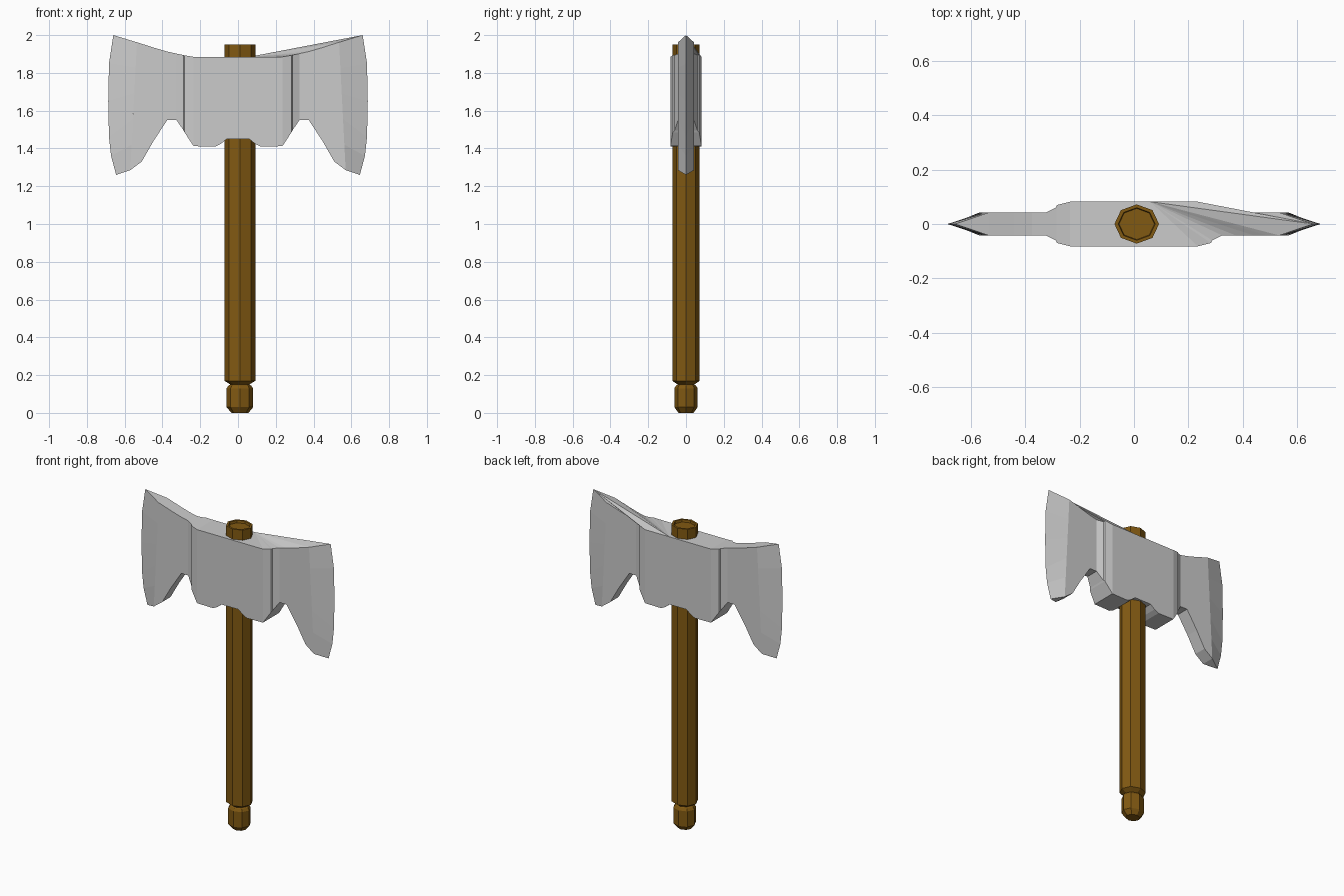
import bpy, bmesh
from math import cos, sin, pi

if "Cube" in bpy.data.objects:
    bpy.data.objects.remove(bpy.data.objects["Cube"], do_unlink=True)


def make_material(name, rgb):
    mat = bpy.data.materials.new(name)
    mat.use_nodes = True
    mat.diffuse_color = (*rgb, 1)
    mat.node_tree.nodes["Principled BSDF"].inputs["Base Color"].default_value = (*rgb, 1)
    return mat


def finish(bm, name, mat):
    mesh = bpy.data.meshes.new(name)
    bm.to_mesh(mesh)
    bm.free()
    mesh.materials.append(mat)
    obj = bpy.data.objects.new(name, mesh)
    bpy.context.collection.objects.link(obj)
    return obj


def turned(name, profile, mat, sides=8, centre=0.01, squash=0.88):
    """Stack of octagon rings (radius, height), capped at both ends."""
    bm = bmesh.new()
    rings = []
    for r, z in profile:
        angles = [2 * pi * i / sides for i in range(sides)]
        rings.append([bm.verts.new((centre + r * cos(a), r * squash * sin(a), z)) for a in angles])
    for lo, hi in zip(rings, rings[1:]):
        for i in range(sides):
            j = (i + 1) % sides
            bm.faces.new((lo[i], lo[j], hi[j], hi[i]))
    bm.faces.new(rings[0][::-1])
    bm.faces.new(rings[-1])
    return finish(bm, name, mat)


steel = make_material("steel grey", (0.6, 0.6, 0.6))
wood = make_material("brown wood", (0.22, 0.10, 0.006))

# Handle with a rounded pommel, a narrow neck and a dished top
turned("handle", [(0.045, 0), (0.07, 0.03), (0.07, 0.13), (0.06, 0.145), (0.05, 0.15),
                  (0.082, 0.17), (0.082, 1.95), (0.068, 1.95), (0.065, 1.935)], wood)

# Head sections: top x, bottom x, half thickness, top z, bottom z
half = [(0.06, 0.06, 0.082, 1.885, 1.45), (0.09, 0.09, 0.082, 1.885, 1.425),
        (0.12, 0.12, 0.082, 1.885, 1.41), (0.235, 0.235, 0.082, 1.885, 1.412),
        (0.283, 0.283, 0.07, 1.893, 1.485), (0.288, 0.288, 0.06, 1.894, 1.495),
        (0.325, 0.325, 0.042, 1.902, 1.55), (0.375, 0.375, 0.042, 1.913, 1.55),
        (0.44, 0.45, 0.042, 1.932, 1.435), (0.49, 0.51, 0.042, 1.948, 1.33),
        (0.535, 0.57, 0.042, 1.962, 1.285)]
# Cutting edge from bottom to top
edge = [(0.645, 1.26), (0.672, 1.36), (0.683, 1.46), (0.687, 1.65), (0.683, 1.85), (0.66, 2.0)]

bm = bmesh.new()
cols = {}
for s in (-1, 1):
    side = []
    for xt, xb, y, zt, zb in half:
        side.append([bm.verts.new((s * x, f * y, z)) for f in (-1, 1) for x, z in ((xt, zt), (xb, zb))])
    cols[s] = side

chain = cols[-1][::-1] + cols[1]
for n, (a, b) in enumerate(zip(chain, chain[1:])):
    bm.faces.new((a[0], a[1], b[1], b[0]))      # front cheek
    bm.faces.new((a[2], b[2], b[3], a[3]))      # back cheek
    bm.faces.new((a[1], a[3], b[3], b[1]))      # underside
    if n < len(half):
        bm.faces.new((a[0], b[0], b[2], a[2]))  # top, up to the socket

# Bevelled blades meeting in a curved cutting edge
for s in (-1, 1):
    last = cols[s][-1]
    tip = [bm.verts.new((s * x, 0, z)) for x, z in edge]
    steps = len(edge) - 1
    for top, bottom in (last[:2], last[2:]):
        line = [bottom]
        for k in range(1, steps):
            line.append(bm.verts.new(bottom.co.lerp(top.co, k / steps)))
        line.append(top)
        for k in range(steps):
            bm.faces.new((line[k], tip[k], tip[k + 1], line[k + 1]))
    bm.faces.new((last[1], last[3], tip[0]))
    if s < 0:
        bm.faces.new((last[0], last[2], tip[-1]))

# Left top: a straight ridge from the socket to the blade tip
pivot = cols[1][0][2]
fronts = [c[0] for c in cols[1]] + [tip[-1]]
backs = [c[2] for c in cols[1]]
for a, b in zip(fronts, fronts[1:]):
    bm.faces.new((pivot, a, b))
for a, b in zip(backs, backs[1:]):
    bm.faces.new((tip[-1], b, a))

bmesh.ops.recalc_face_normals(bm, faces=bm.faces)
finish(bm, "axe_head", steel)
